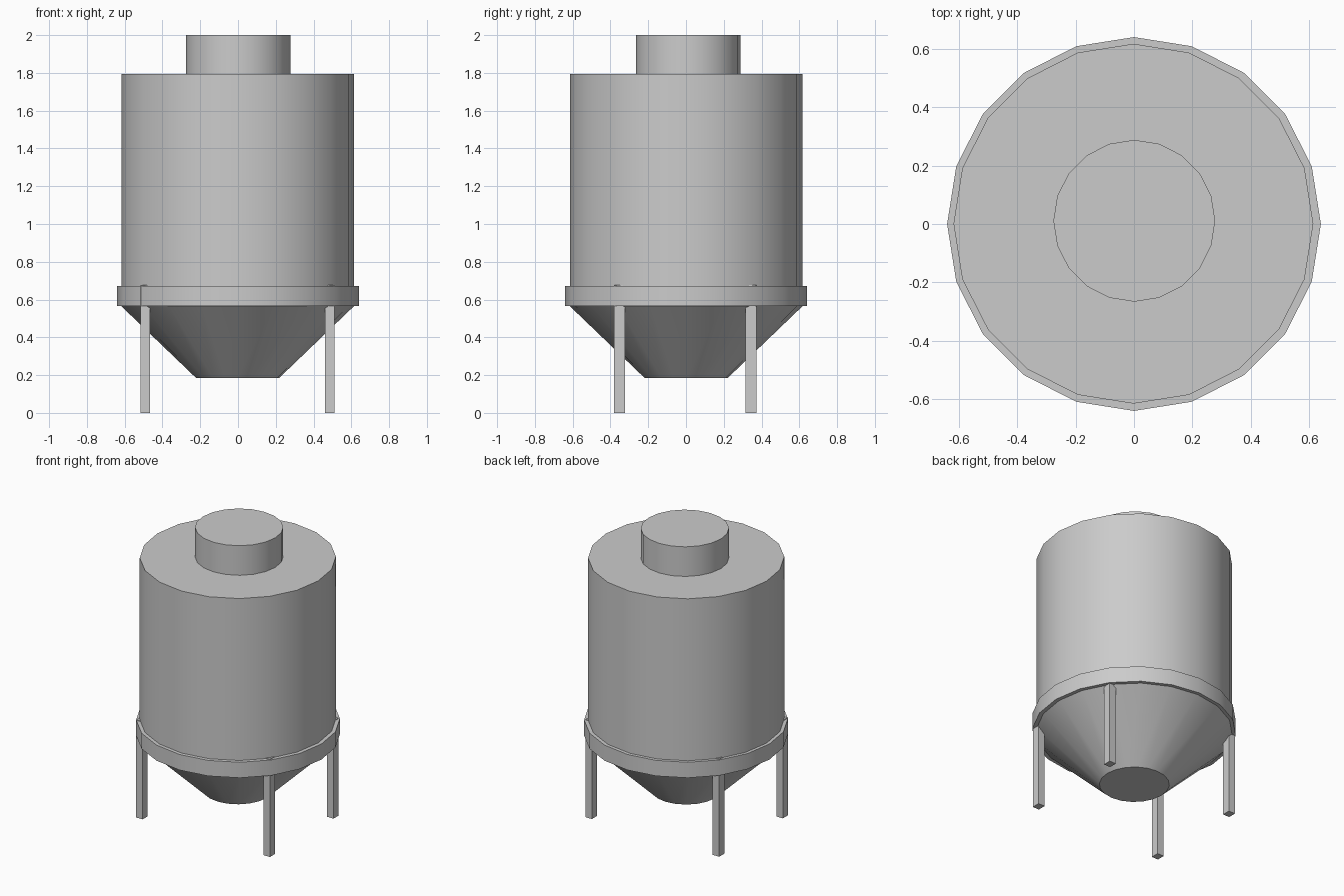
import bpy, bmesh
from math import sin, cos, tau

if "Cube" in bpy.data.objects:
    bpy.data.objects.remove(bpy.data.objects["Cube"])

SIDES = 20


def finish(name, bm):
    bmesh.ops.recalc_face_normals(bm, faces=bm.faces)
    mesh = bpy.data.meshes.new(name)
    bm.to_mesh(mesh)
    bm.free()
    obj = bpy.data.objects.new(name, mesh)
    bpy.context.collection.objects.link(obj)
    return obj


def lathe(name, profile, cx=0.0, cy=0.0, closed=False):
    """Spin (radius, z) points around z; open profiles get end caps."""
    bm = bmesh.new()
    rings = [[bm.verts.new((cx + r * cos(tau * i / SIDES),
                            cy + r * sin(tau * i / SIDES), z))
              for i in range(SIDES)] for r, z in profile]
    pairs = list(zip(rings, rings[1:]))
    if closed:
        pairs.append((rings[-1], rings[0]))
    else:
        bm.faces.new(rings[0])
        bm.faces.new(rings[-1])
    for a, b in pairs:
        for i in range(SIDES):
            j = (i + 1) % SIDES
            bm.faces.new((a[i], a[j], b[j], b[i]))
    obj = finish(name, bm)
    bpy.ops.object.select_all(action='DESELECT')
    obj.select_set(True)
    bpy.context.view_layer.objects.active = obj
    bpy.ops.object.shade_smooth_by_angle(angle=0.52)
    return obj


def box(name, center, size):
    bm = bmesh.new()
    bmesh.ops.create_cube(bm, size=1)
    for v in bm.verts:
        v.co = [c + s * k for c, s, k in zip(center, size, v.co)]
    return finish(name, bm)


# Tank with conical hopper bottom
lathe("tank_body", [(0.22, 0.185), (0.616, 0.565), (0.616, 1.795)], cx=-0.002, cy=0.001)

# Support band around the tank base
lathe("support_ring", [(0.64, 0.565), (0.64, 0.673), (0.60, 0.673), (0.60, 0.565)], closed=True)

# Filler neck on the roof
lathe("top_hatch", [(0.277, 1.78), (0.277, 2.0)], cx=0.001, cy=0.011)

# Four square legs
for side, sx in (("left", -1), ("right", 1)):
    for end, sy in (("front", -1), ("back", 1)):
        box(f"{end}_{side}_leg",
            (sx * 0.488 - 0.002, sy * 0.348 - 0.004, 0.339),
            (0.05, 0.056, 0.678))
